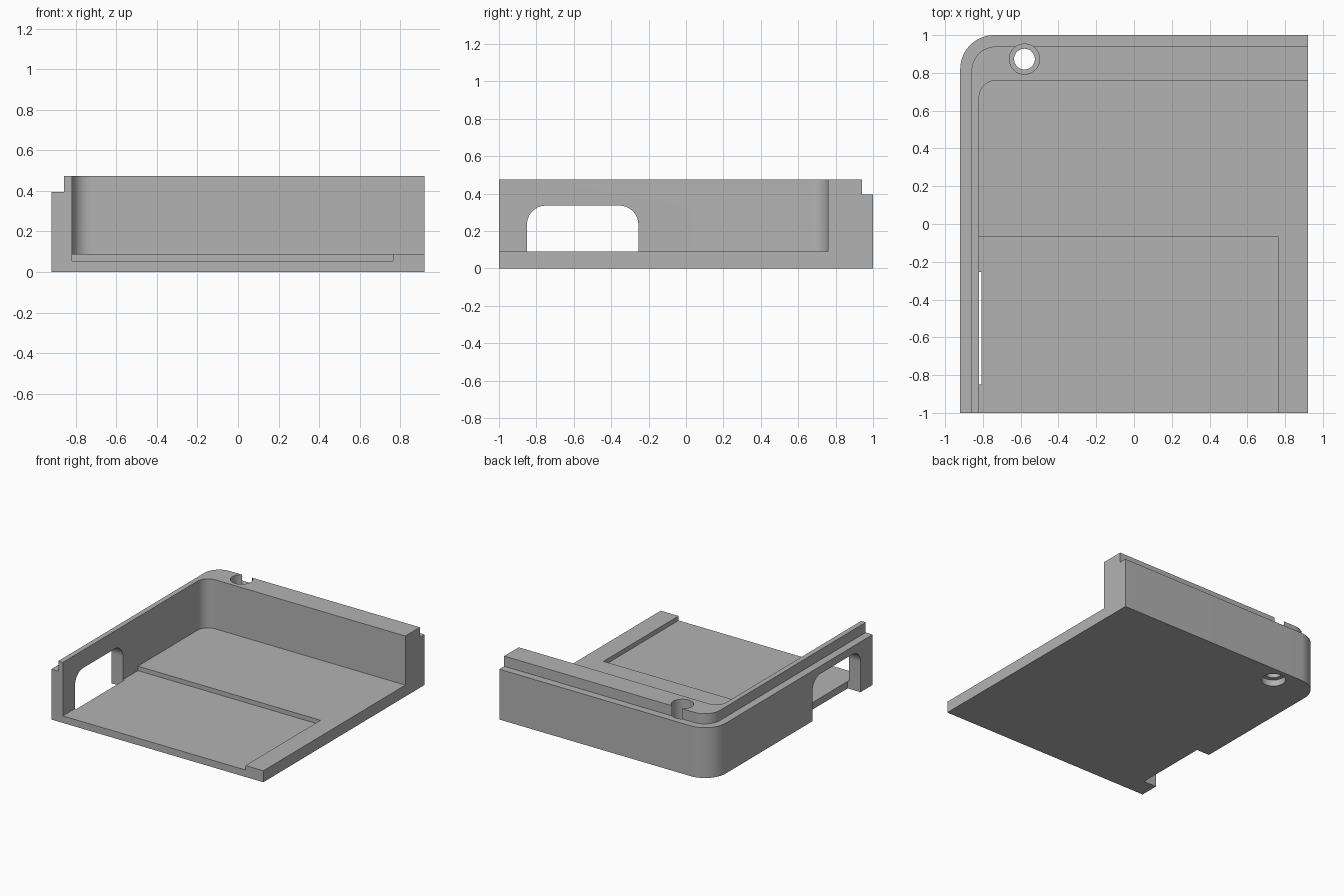
import bpy
import bmesh
import math
from mathutils import Vector

cube = bpy.data.objects.get("Cube")
if cube:
    bpy.data.objects.remove(cube, do_unlink=True)

grey = bpy.data.materials.new("plain_grey")
grey.use_nodes = True
GREY = (0.45, 0.45, 0.45, 1)
grey.diffuse_color = GREY
grey.node_tree.nodes["Principled BSDF"].inputs["Base Color"].default_value = GREY


def arc(cx, cy, r, start, end, steps=16):
    """Points along an arc, angles in degrees."""
    angles = [math.radians(start + (end - start) * i / steps) for i in range(steps + 1)]
    return [(cx + r * math.cos(a), cy + r * math.sin(a)) for a in angles]


def prism(name, outline, lo, hi, along_x=False):
    """Extrude an outline along z (points are x, y) or along x (points are y, z)."""
    bm = bmesh.new()
    place = (lambda p: Vector((lo, *p))) if along_x else (lambda p: Vector((*p, lo)))
    face = bm.faces.new([bm.verts.new(place(p)) for p in outline])
    moved = bmesh.ops.extrude_face_region(bm, geom=[face])["geom"]
    step = Vector((hi - lo, 0, 0)) if along_x else Vector((0, 0, hi - lo))
    bmesh.ops.translate(bm, vec=step, verts=[v for v in moved if isinstance(v, bmesh.types.BMVert)])
    bmesh.ops.recalc_face_normals(bm, faces=bm.faces)
    mesh = bpy.data.meshes.new(name)
    bm.to_mesh(mesh)
    bm.free()
    mesh.materials.append(grey)
    obj = bpy.data.objects.new(name, mesh)
    bpy.context.collection.objects.link(obj)
    return obj


def box(x0, x1, y0, y1):
    return [(x0, y0), (x1, y0), (x1, y1), (x0, y1)]


def tray_outline(left, back, r):
    """Overlong rectangle with its back corner rounded."""
    return [(1.2, -1.3), (1.2, back)] + arc(left + r, back - r, r, 90, 180) + [(left, -1.3)]


def circle(r):
    return arc(-0.58, 0.873, r, 0, 360, 48)[:-1]


def combine(target, tool, operation):
    mod = target.modifiers.new(operation.title(), "BOOLEAN")
    mod.operation = operation
    mod.solver = "EXACT"
    mod.object = tool
    bpy.context.view_layer.update()
    evaluated = target.evaluated_get(bpy.context.evaluated_depsgraph_get())
    mesh = bpy.data.meshes.new_from_object(evaluated)
    target.modifiers.clear()
    target.data = mesh
    bpy.data.objects.remove(tool, do_unlink=True)


# Outer shell with a raised inner lip
case = prism("case_quarter", tray_outline(-0.92, 1.0, 0.18), 0, 0.395)
combine(case, prism("lip", tray_outline(-0.86, 0.94, 0.13), 0.2, 0.475), "UNION")

# Open interior and shallow floor recess
combine(case, prism("cavity", tray_outline(-0.82, 0.76, 0.09), 0.09, 0.7), "DIFFERENCE")
combine(case, prism("floor_recess", box(-0.82, 0.765, -1.2, -0.07), 0.055, 0.3), "DIFFERENCE")

# Side port, open through the underside
port = [(-0.85, -0.1), (-0.255, -0.1)]
port += arc(-0.355, 0.235, 0.1, 0, 90) + arc(-0.75, 0.235, 0.1, 90, 180)
combine(case, prism("side_port", port, -1.1, -0.808, along_x=True), "DIFFERENCE")

# Stepped screw hole
combine(case, prism("screw_hole", circle(0.055), -0.1, 0.7), "DIFFERENCE")
combine(case, prism("upper_bore", circle(0.08), 0.2, 0.7), "DIFFERENCE")
combine(case, prism("lower_bore", circle(0.088), -0.1, 0.05), "DIFFERENCE")

# Trim the two open sides flush
combine(case, prism("trim", box(-1.1, 0.92, -1.0, 1.1), -0.2, 0.8), "INTERSECT")

case.data.materials.clear()
case.data.materials.append(grey)
for polygon in case.data.polygons:
    polygon.material_index = 0

bpy.ops.object.select_all(action="DESELECT")
case.select_set(True)
bpy.context.view_layer.objects.active = case
bpy.ops.object.shade_smooth_by_angle(angle=math.radians(30))
